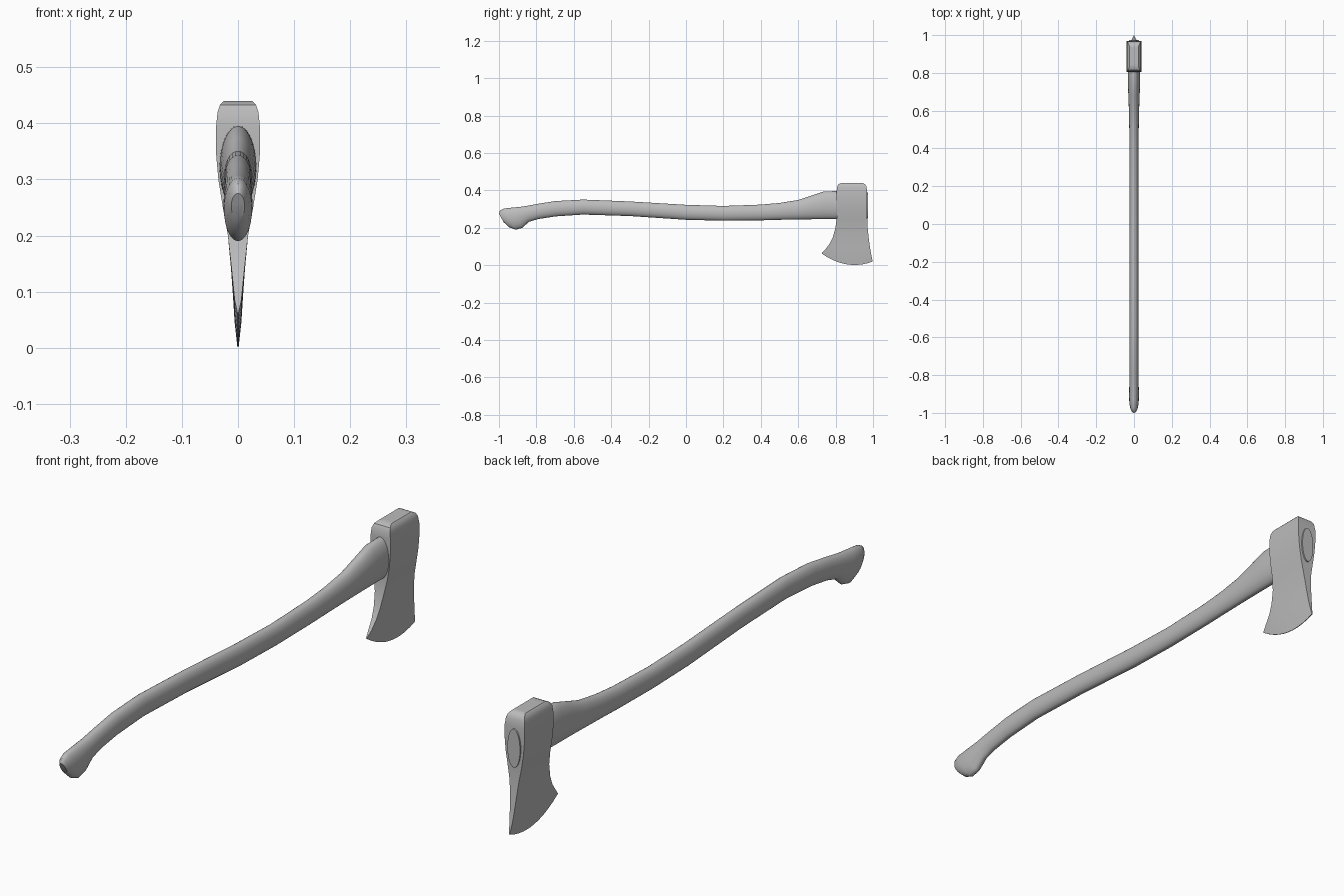
import bpy, bmesh, math

cube = bpy.data.objects.get("Cube")
if cube:
    bpy.data.objects.remove(cube, do_unlink=True)

grey = bpy.data.materials.new("plain grey")
grey.use_nodes = True
grey.diffuse_color = (0.5, 0.5, 0.5, 1)
grey.node_tree.nodes["Principled BSDF"].inputs["Base Color"].default_value = (0.5, 0.5, 0.5, 1)


def loft(name, rings, angle):
    """Skin a list of equal-length closed rings and cap both ends."""
    bm = bmesh.new()
    loops = [[bm.verts.new(p) for p in ring] for ring in rings]
    n = len(loops[0])
    for a, b in zip(loops, loops[1:]):
        for i in range(n):
            j = (i + 1) % n
            bm.faces.new((a[i], a[j], b[j], b[i]))
    bm.faces.new(loops[0])
    bm.faces.new(loops[-1])
    bmesh.ops.recalc_face_normals(bm, faces=bm.faces)
    mesh = bpy.data.meshes.new(name)
    bm.to_mesh(mesh)
    bm.free()
    mesh.materials.append(grey)
    obj = bpy.data.objects.new(name, mesh)
    bpy.context.collection.objects.link(obj)
    bpy.ops.object.select_all(action='DESELECT')
    obj.select_set(True)
    bpy.context.view_layer.objects.active = obj
    bpy.ops.object.shade_smooth_by_angle(angle=math.radians(angle))
    return obj


# Handle: oval sections given as top y, top z, bottom y, bottom z, half width
sections = [
    (-1.0, .275, -.975, .23, .012),
    (-.995, .292, -.945, .203, .020),
    (-.975, .303, -.91, .19, .025),
    (-.93, .308, -.875, .2, .026),
    (-.87, .314, -.84, .232, .025),
    (-.8, .327, -.79, .247, .024),
    (-.7, .343, -.7, .261, .024),
    (-.55, .351, -.55, .271, .024),
    (-.3, .341, -.3, .263, .024),
    (0, .323, 0, .243, .024),
    (.2, .317, .2, .238, .024),
    (.4, .324, .4, .24, .024),
    (.5, .333, .5, .243, .025),
    (.6, .349, .6, .245, .027),
    (.68, .375, .68, .246, .030),
    (.74, .395, .74, .246, .032),
    (.81, .396, .81, .247, .033),
    (.974, .388, .974, .25, .025),
]
handle_rings = []
for ty, tz, by, bz, w in sections:
    ring = []
    for i in range(28):
        a = math.tau * i / 28
        t = (1 + math.cos(a)) / 2
        ring.append((w * math.sin(a), by + (ty - by) * t, bz + (tz - bz) * t))
    handle_rings.append(ring)
loft("handle", handle_rings, 40)

# Axe head: rows given as heel y, heel z, toe y, toe z, sag, half thickness
rows = [
    (.725, .063, .998, .02, .037, .0012),
    (.745, .085, .99, .06, .026, .006),
    (.768, .115, .983, .1, .014, .009),
    (.785, .15, .977, .145, .006, .0125),
    (.799, .2, .971, .2, 0, .018),
    (.806, .25, .969, .25, 0, .027),
    (.806, .3, .969, .3, 0, .035),
    (.805, .345, .969, .345, 0, .039),
    (.805, .395, .969, .395, 0, .039),
    (.808, .42, .965, .42, 0, .0365),
    (.815, .433, .958, .433, 0, .032),
    (.829, .44, .945, .44, 0, .025),
]
steps = 10
head_rings = []
for hy, hz, ty, tz, sag, w in rows:
    line = []
    for i in range(steps + 1):
        t = i / steps
        line.append((hy + (ty - hy) * t, hz + (tz - hz) * t - 4 * sag * t * (1 - t)))
    left = [(w, y, z) for y, z in line]
    right = [(-w, y, z) for y, z in reversed(line)]
    head_rings.append(left + right)
loft("axe_head", head_rings, 35)
